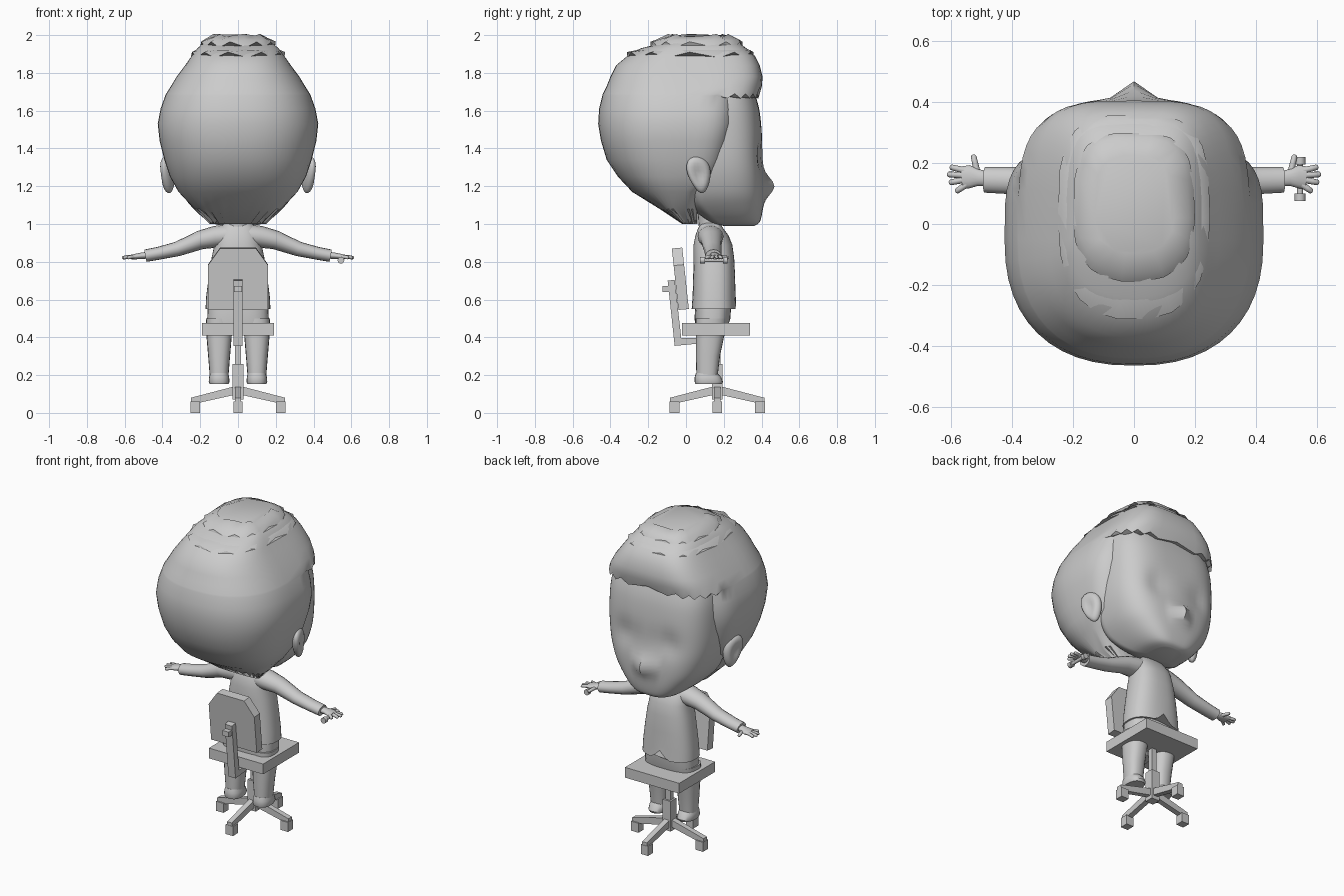
import bpy, bmesh, math
from mathutils import Vector, Matrix

old = bpy.data.objects.get("Cube")
if old:
    bpy.data.objects.remove(old, do_unlink=True)

grey = bpy.data.materials.new("plain_grey")
grey.use_nodes = True
grey.diffuse_color = (0.6, 0.6, 0.6, 1)
grey.node_tree.nodes["Principled BSDF"].inputs["Base Color"].default_value = (0.6, 0.6, 0.6, 1)


def finish(name, bm, smooth=None):
    bmesh.ops.recalc_face_normals(bm, faces=bm.faces)
    mesh = bpy.data.meshes.new(name)
    bm.to_mesh(mesh)
    bm.free()
    mesh.materials.append(grey)
    ob = bpy.data.objects.new(name, mesh)
    bpy.context.collection.objects.link(ob)
    if smooth:
        bpy.ops.object.select_all(action='DESELECT')
        ob.select_set(True)
        bpy.context.view_layer.objects.active = ob
        bpy.ops.object.shade_smooth_by_angle(angle=math.radians(smooth))
    return ob


def skin(name, rings, smooth=45):
    """Bridge equal rings of points and cap both ends."""
    bm = bmesh.new()
    rows = [[bm.verts.new(p) for p in ring] for ring in rings]
    n = len(rows[0])
    for a, b in zip(rows, rows[1:]):
        for i in range(n):
            j = (i + 1) % n
            bm.faces.new((a[i], a[j], b[j], b[i]))
    bm.faces.new(rows[0])
    bm.faces.new(rows[-1])
    return finish(name, bm, smooth)


def power(v, p):
    return math.copysign(abs(v) ** p, v)


def loft(name, rows, mid, front=0.8, back=0.9, n=40, cx=0, shape=None, smooth=45):
    """Rows hold height, half width, front y and back y."""
    rings = []
    for k, (z, w, f, b) in enumerate(rows):
        m = min(max(mid, b + 0.2 * (f - b)), b + 0.8 * (f - b))
        ring = []
        for i in range(n):
            a = math.tau * i / n
            c, s = math.cos(a), math.sin(a)
            p = front if s > 0 else back
            v = Vector((cx + w * power(c, p), m + (f - m if s > 0 else m - b) * power(s, p), z))
            ring.append(shape(v, k, i, s) if shape else v)
        rings.append(ring)
    return skin(name, rings, smooth)


def smooth_rows(rows, steps=4):
    """Catmull-Rom interpolation between rows."""
    out = []
    for k in range(len(rows) - 1):
        p = [Vector(rows[min(max(k + d, 0), len(rows) - 1)]) for d in (-1, 0, 1, 2)]
        for s in range(steps):
            t = s / steps
            out.append(0.5 * (2 * p[1] + (p[2] - p[0]) * t + (2 * p[0] - 5 * p[1] + 4 * p[2] - p[3]) * t * t
                              + (3 * p[1] - p[0] - 3 * p[2] + p[3]) * t ** 3))
    return [tuple(r) for r in out] + [rows[-1]]


def limb(name, pts, n=16, smooth=50):
    """Tube through points of x, y, z, side radius, upright radius."""
    rings = []
    for k, p in enumerate(pts):
        d = Vector(pts[min(k + 1, len(pts) - 1)][:3]) - Vector(pts[max(k - 1, 0)][:3])
        q = d.to_track_quat('X', 'Z')
        rings.append([Vector(p[:3]) + q @ Vector((0, p[3] * math.cos(math.tau * i / n),
                                                  p[4] * math.sin(math.tau * i / n))) for i in range(n)])
    return skin(name, rings, smooth)


def box(name, lo, hi):
    lo, hi = Vector(lo), Vector(hi)
    bm = bmesh.new()
    bmesh.ops.create_cube(bm, size=1, matrix=Matrix.Translation((lo + hi) / 2) @ Matrix.Diagonal((*(hi - lo), 1)))
    return finish(name, bm)


def plate(name, outline, offset):
    """Extrude a closed outline along an offset."""
    off = Vector(offset)
    return skin(name, [[Vector(p) for p in outline], [Vector(p) + off for p in outline]], None)


# Hair: jagged nape, fringe overhanging the forehead, tousled crown
hair = [(1.02, .15, .06, -.02), (1.08, .23, .06, -.14), (1.17, .315, .08, -.285), (1.25, .36, .19, -.36),
        (1.34, .39, .22, -.42), (1.44, .415, .25, -.45), (1.53, .425, .27, -.465), (1.61, .41, .275, -.46),
        (1.68, .385, .28, -.443), (1.69, .38, .385, -.44), (1.73, .355, .402, -.42), (1.78, .325, .405, -.4),
        (1.84, .28, .39, -.37), (1.89, .245, .365, -.31), (1.93, .215, .32, -.24), (1.96, .18, .28, -.12),
        (1.98, .13, .2, -.05), (1.985, .05, .11, .02)]


def hair_shape(v, k, i, s):
    odd = i % 2
    if k == 9 and s > 0.2:
        v.z -= 0.025 * odd
    if k == 0:
        v.z -= 0.02 * odd
    return v


loft("hair", hair, -.05, .5, .85, 48, shape=hair_shape)


# Crown tufts: overlapping layers with a pointed rim
def tuft_shape(v, k, i, s):
    if k == 0:
        v.z += 0.02 - 0.03 * (i % 2)
    elif k == 2:
        v.z += 0.008 * (i % 3)
    return v


for i, (z, w, f, b) in enumerate([(1.89, .25, .36, -.315), (1.945, .2, .3, -.19)]):
    loft(f"crown_layer_{i + 1}", [(z, w, f, b), (z + .03, w * .9, f * .95, b * .85),
                                  (z + .045, w * .65, f * .75, b * .5)], .02, .6, .8, 22, shape=tuft_shape)

# Face with a soft pointed nose and shallow eye hollows
face = [(.99, .08, .36, .2), (1.01, .15, .39, .13), (1.07, .225, .405, .05), (1.15, .29, .41, 0), (1.25, .33, .41, 0),
        (1.36, .35, .405, 0), (1.5, .355, .4, 0), (1.62, .35, .385, 0), (1.73, .33, .35, 0)]


def face_shape(v, k, i, s):
    if s > 0:
        v.y += .058 * max(0, 1 - abs(v.x) / .085) * math.exp(-((v.z - 1.2) / .06) ** 2)
        v.y -= .02 * math.exp(-((abs(v.x) - .15) / .07) ** 2 - ((v.z - 1.36) / .08) ** 2)
    return v


loft("face", smooth_rows(face), .1, .6, .8, 64, shape=face_shape)

# Ears: dished shells tapering to the lobe
for side, label in ((1, "left"), (-1, "right")):
    bm = bmesh.new()
    bmesh.ops.create_uvsphere(bm, u_segments=20, v_segments=14, radius=1)
    for v in bm.verts:
        rim = math.hypot(v.co.y, v.co.z)
        if v.co.x > 0 and rim < 0.75:
            v.co.x -= 0.9 * (0.75 - rim)
        taper = 0.8 + 0.25 * v.co.z
        x, y, z = v.co.x * .035, v.co.y * .075 * taper, v.co.z * .097
        v.co = (side * (.375 + x - .25 * y + .1 * z), .07 + y - .15 * z, 1.26 + z)
    finish(label + "_ear", bm, 60)

# Jacket with a notch in the front hem, and neck
jacket = [(.55, .172, .265, .03), (.62, .168, .262, .035), (.72, .155, .26, .038), (.82, .14, .255, .04),
          (.89, .125, .245, .04), (.94, .12, .225, .05), (.98, .1, .195, .065), (1.005, .07, .18, .08)]


def hem(v, k, i, s):
    if k == 0 and s > 0:
        v.z += max(0, .055 - abs(v.x))
    return v


loft("jacket", jacket, .15, .8, .8, 40, shape=hem)
loft("neck", [(.96, .065, .18, .07), (1.08, .07, .19, .06)], .13, 1, 1, 20)

# Trousers and shoes
loft("hips", [(.42, .16, .21, .055), (.5, .163, .235, .045), (.58, .16, .24, .05)], .14, .7, .7, 28)
for side, label in ((1, "left"), (-1, "right")):
    loft(label + "_trouser_leg", [(.2, .05, .168, .055), (.3, .058, .18, .052), (.42, .068, .205, .052),
                                  (.5, .07, .22, .05)], .12, .85, .85, 20, cx=side * .1)
    loft(label + "_shoe", [(.152, .05, .19, .05), (.165, .055, .197, .046), (.19, .053, .185, .046),
                           (.212, .047, .165, .053)], .11, .85, .85, 20, cx=side * .1)

    # Sleeve, palm, fingers and thumb
    def mirrored(pts):
        return [(side * p[0], *p[1:]) for p in pts]
    limb(label + "_sleeve", mirrored([(.04, .13, .94, .07, .06), (.12, .13, .932, .068, .058),
                                      (.2, .135, .915, .056, .05), (.32, .14, .868, .047, .039),
                                      (.42, .143, .845, .044, .034), (.49, .145, .832, .042, .033)]))
    limb(label + "_palm", mirrored([(.47, .148, .835, .024, .018), (.51, .152, .832, .027, .017),
                                    (.54, .155, .828, .038, .015), (.565, .153, .825, .036, .012)]))
    tips = [(.515, .17, .528, .228), (.555, .175, .605, .188), (.56, .16, .614, .163),
            (.56, .145, .608, .135), (.55, .13, .586, .105)]
    for i, (x, y, tx, ty) in enumerate(tips):
        name = label + ("_thumb" if i == 0 else f"_finger_{i}")
        limb(name, mirrored([(x, y, .827, .011, .01), ((x + tx) / 2, (y + ty) / 2, .825, .01, .01),
                             (tx * .9 + x * .1, ty * .9 + y * .1, .822, .009, .009), (tx, ty, .822, .004, .004)]), 8)

# Small grip bar in the left hand
limb("grip_bar", [(.545, .1, .808, .01, .01), (.545, .205, .808, .01, .01)], 10)
for y, label in ((.075, "back"), (.195, "front")):
    limb(f"grip_{label}_end", [(.545, y, .808, .018, .018), (.545, y + .025, .808, .018, .018)], 10)

# Chair: seat, reclined backrest, bent support and knob
box("seat", (-.19, -.02, .41), (.19, .34, .475))
half = [(.16, .545), (.16, .78), (.095, .87)]
outline = half + [(-x, z) for x, z in reversed(half)]
plate("backrest", [(x, -.04 - .035 * (z - .545) / .325, z) for x, z in outline], (0, .055, .005))
support = [(.15, .4), (.15, .375), (-.06, .355), (-.097, .7), (-.06, .705), (-.025, .395)]
plate("back_support", [(-.025, y, z) for y, z in support], (.05, 0, 0))
box("adjuster_knob", (-.022, -.125, .64), (.022, -.07, .672))

# Pedestal and four spoked feet
cy = .165
box("upper_column", (-.017, cy - .017, .24), (.017, cy + .017, .42))
box("lower_column", (-.028, cy - .028, .07), (.028, cy + .028, .26))
spoke = [(.02, .14), (.25, .08), (.25, 0), (.2, 0), (.2, .055), (.02, .095)]
for i in range(4):
    turn = Matrix.Translation((0, cy, 0)) @ Matrix.Rotation(i * math.pi / 2, 4, 'Z')
    arm = plate(f"base_spoke_{i + 1}", [(x, -.017, z) for x, z in spoke], (0, .034, 0))
    arm.data.transform(turn)
    foot = box(f"base_foot_{i + 1}", (.2, -.025, 0), (.252, .025, .06))
    foot.data.transform(turn)
